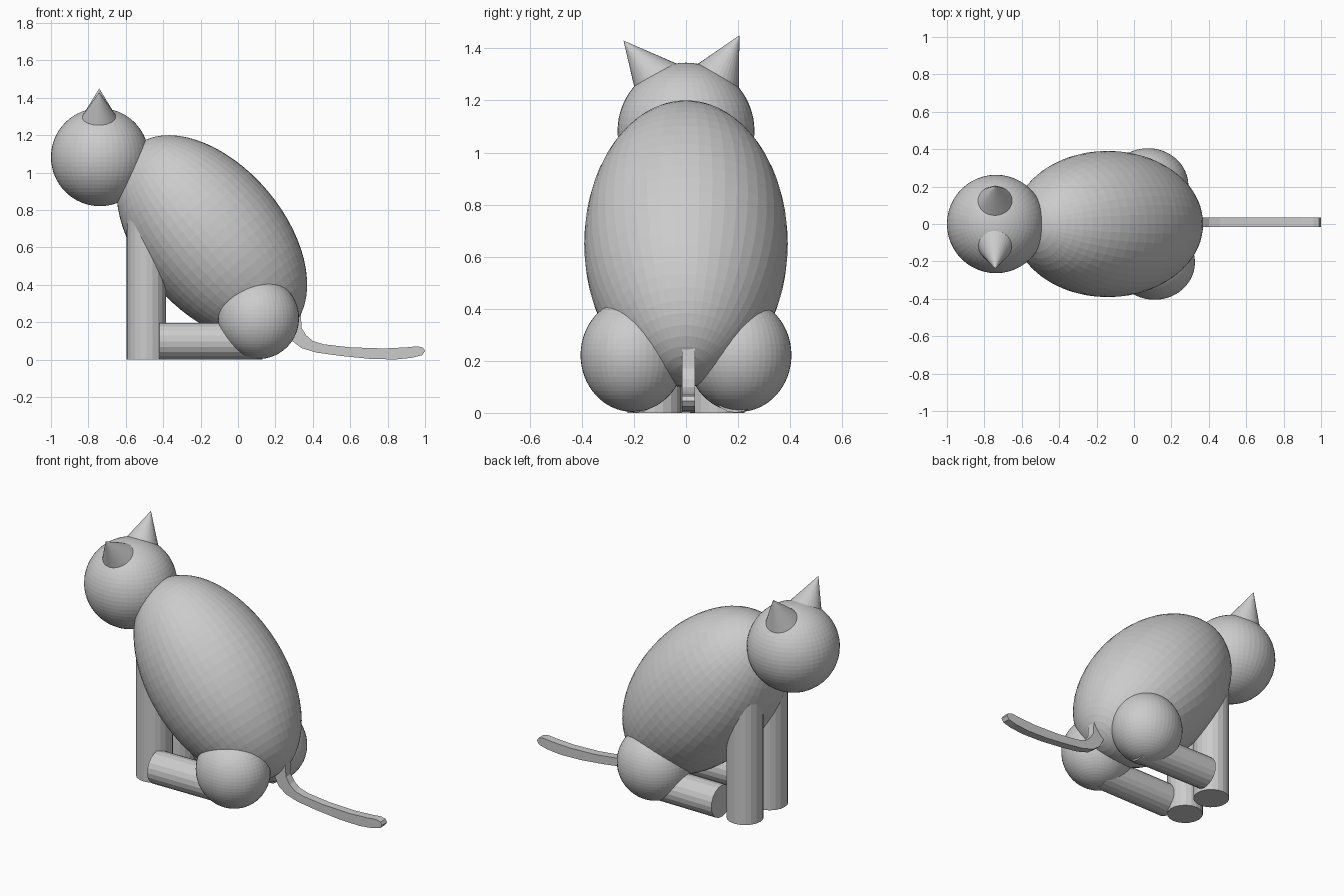
import bpy, bmesh
from math import radians
from mathutils import Matrix, Vector

if "Cube" in bpy.data.objects:
    bpy.data.objects.remove(bpy.data.objects["Cube"])


def finish(name, bm, matrix=Matrix()):
    bm.transform(matrix)
    bmesh.ops.recalc_face_normals(bm, faces=bm.faces)
    mesh = bpy.data.meshes.new(name)
    bm.to_mesh(mesh)
    bm.free()
    obj = bpy.data.objects.new(name, mesh)
    bpy.context.collection.objects.link(obj)
    return obj


def ellipsoid(name, center, radii, tilt=0, segments=48, rings=32):
    bm = bmesh.new()
    bmesh.ops.create_uvsphere(bm, u_segments=segments, v_segments=rings, radius=1)
    m = (Matrix.Translation(center) @ Matrix.Rotation(radians(tilt), 4, 'Y')
         @ Matrix.Diagonal((*radii, 1)))
    return finish(name, bm, m)


def rod(name, start, end, r1, r2, segments=20):
    start, end = Vector(start), Vector(end)
    axis = end - start
    bm = bmesh.new()
    bmesh.ops.create_cone(bm, cap_ends=True, segments=segments,
                          radius1=r1, radius2=r2, depth=axis.length)
    rot = Vector((0, 0, 1)).rotation_difference(axis).to_matrix().to_4x4()
    return finish(name, bm, Matrix.Translation((start + end) / 2) @ rot)


# Body and head
ellipsoid("body", (-0.14, 0, 0.65), (0.391, 0.391, 0.64), tilt=-40.2)
ellipsoid("head", (-0.738, 0, 1.083), (0.262, 0.263, 0.262))

# Ears, leaning slightly differently on each side
rod("ear_right", (-0.742, -0.08, 1.238), (-0.742, -0.24, 1.43), 0.126, 0, 32)
rod("ear_left", (-0.742, 0.088, 1.23), (-0.742, 0.205, 1.45), 0.130, 0, 32)

# Legs and thighs; the two hind legs are slightly staggered
for side, s, thigh_x, toe_x, heel_x in (("right", -1, 0.11, -0.42, 0.10),
                                       ("left", 1, 0.075, -0.38, 0.13)):
    rod("front_leg_" + side, (-0.49, s * 0.12, 0), (-0.49, s * 0.12, 0.77), 0.105, 0.105)
    rod("hind_leg_" + side, (heel_x, s * 0.19, 0.099), (toe_x, s * 0.195, 0.099), 0.098, 0.098)
    ellipsoid("thigh_" + side, (thigh_x, s * 0.205, 0.222), (0.216, 0.2, 0.218))

# Tail: flat-sided profile extruded across y
profile = [(0.25, 0.26), (0.335, 0.26), (0.34, 0.17), (0.365, 0.13), (0.40, 0.1),
           (0.46, 0.082), (0.6, 0.066), (0.78, 0.06), (0.9, 0.066), (0.96, 0.072),
           (0.99, 0.064), (1.0, 0.046), (0.985, 0.024), (0.93, 0.01), (0.84, 0.001),
           (0.7, 0.005), (0.55, 0.02), (0.42, 0.038), (0.34, 0.062), (0.29, 0.1),
           (0.26, 0.16)]
bm = bmesh.new()
face = bm.faces.new([bm.verts.new((x, -0.015, z)) for x, z in profile])
ext = bmesh.ops.extrude_face_region(bm, geom=[face], use_keep_orig=True)
bmesh.ops.translate(bm, vec=(0, 0.05, 0),
                    verts=[g for g in ext["geom"] if isinstance(g, bmesh.types.BMVert)])
finish("tail", bm)
